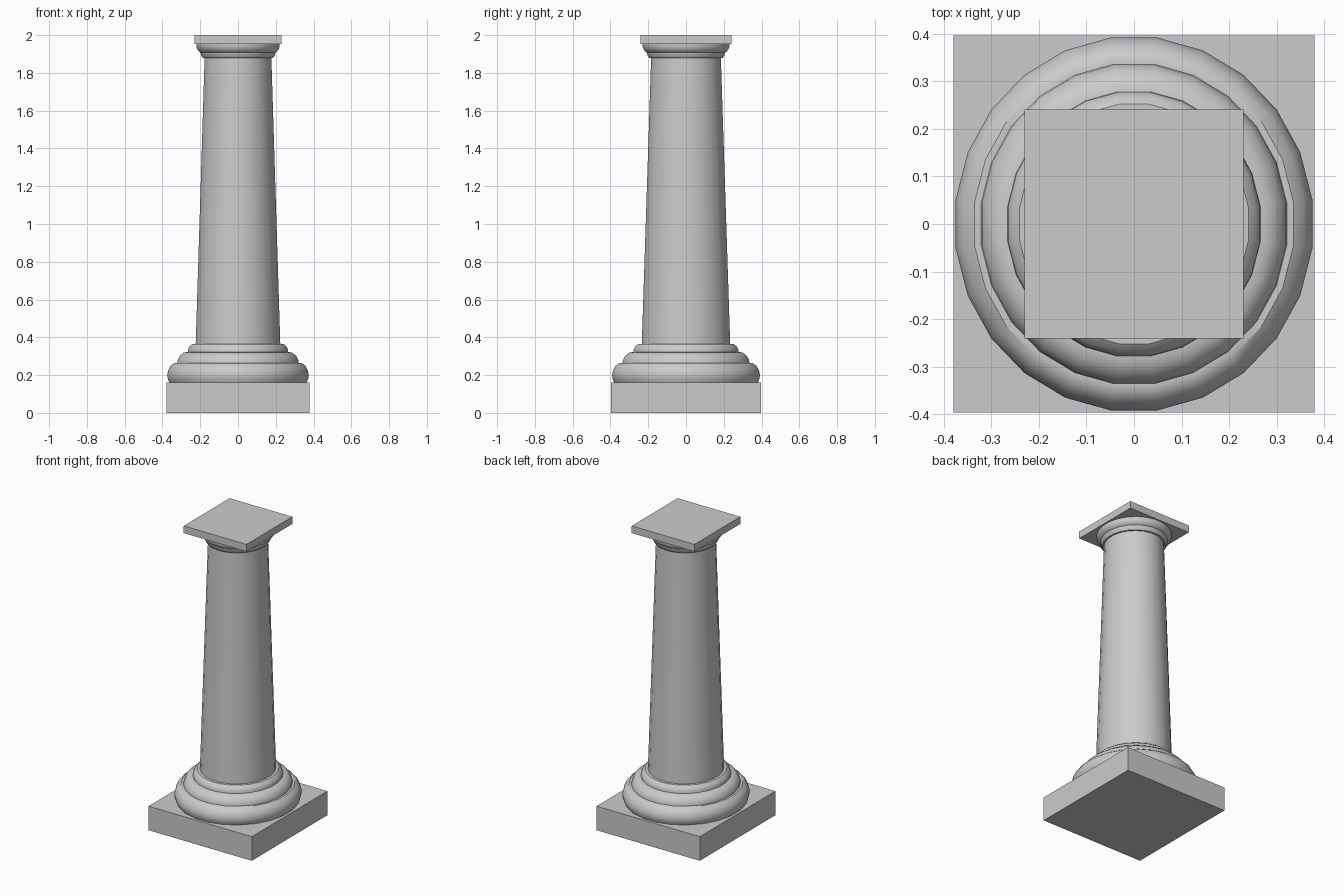
import bpy, bmesh, math

if "Cube" in bpy.data.objects:
    bpy.data.objects.remove(bpy.data.objects["Cube"])

DEPTH = 1.045   # plan is slightly deeper (y) than wide (x)
SIDES = 24


def finish(name, bm):
    bmesh.ops.recalc_face_normals(bm, faces=bm.faces)
    mesh = bpy.data.meshes.new(name)
    bm.to_mesh(mesh)
    bm.free()
    obj = bpy.data.objects.new(name, mesh)
    bpy.context.collection.objects.link(obj)
    return obj


def slab(name, half, z0, z1):
    bm = bmesh.new()
    bmesh.ops.create_cube(bm, size=1)
    for v in bm.verts:
        v.co.x *= 2 * half
        v.co.y *= 2 * half * DEPTH
        v.co.z = z0 if v.co.z < 0 else z1
    return finish(name, bm)


def turned(name, profile):
    """Capped lathe of (radius, z) points."""
    bm = bmesh.new()
    rings = []
    for r, z in profile:
        ring = []
        for i in range(SIDES):
            a = 2 * math.pi * (i + 0.5) / SIDES
            ring.append(bm.verts.new((r * math.cos(a), r * math.sin(a) * DEPTH, z)))
        rings.append(ring)
    for lo, hi in zip(rings, rings[1:]):
        for i in range(SIDES):
            j = (i + 1) % SIDES
            bm.faces.new((lo[i], lo[j], hi[j], hi[i]))
    bm.faces.new(rings[0])
    bm.faces.new(rings[-1])
    obj = finish(name, bm)
    bpy.ops.object.select_all(action='DESELECT')
    obj.select_set(True)
    bpy.context.view_layer.objects.active = obj
    bpy.ops.object.shade_smooth_by_angle(angle=math.radians(35))
    return obj


# Square plinth and abacus
slab("plinth", 0.379, 0.0, 0.16)
slab("abacus", 0.23, 1.952, 2.0)

# Stepped rounded base mouldings
turned("base_mouldings", [
    (0.366, 0.16), (0.375, 0.18), (0.378, 0.20), (0.373, 0.225), (0.359, 0.25), (0.338, 0.265),
    (0.324, 0.265), (0.322, 0.28), (0.311, 0.302), (0.288, 0.32),
    (0.268, 0.322), (0.267, 0.335), (0.259, 0.352), (0.243, 0.365)])

# Tapered shaft
turned("shaft", [(0.226, 0.36), (0.178, 1.885)])

# Capital mouldings
turned("capital_mouldings", [
    (0.188, 1.88), (0.196, 1.89), (0.200, 1.908),
    (0.207, 1.912), (0.217, 1.925), (0.222, 1.94), (0.222, 1.953)])
